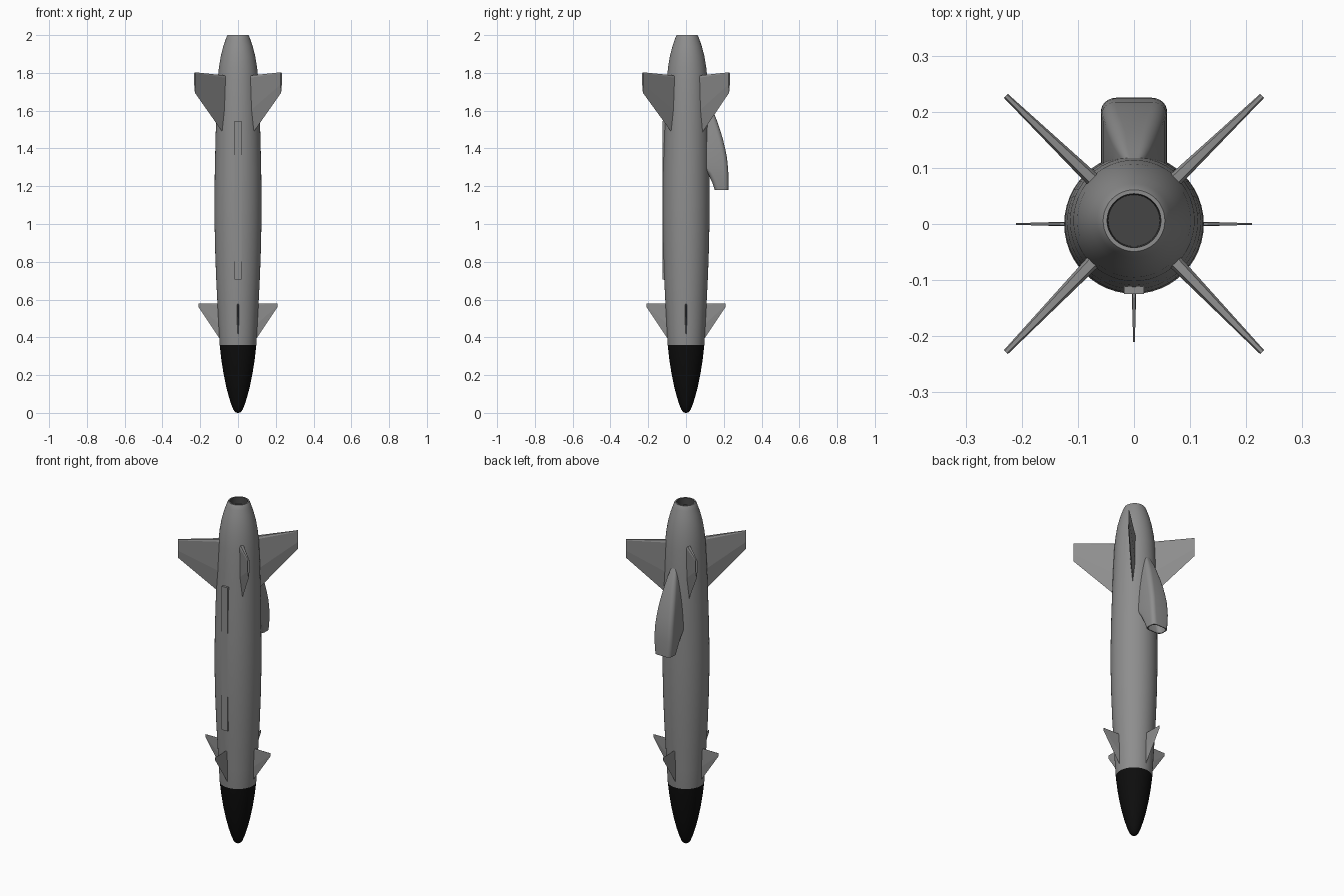
import bpy, bmesh, math
from mathutils import Vector, Matrix

if "Cube" in bpy.data.objects:
    bpy.data.objects.remove(bpy.data.objects["Cube"])


def material(name, rgb):
    m = bpy.data.materials.new(name)
    m.diffuse_color = (*rgb, 1)
    m.use_nodes = True
    m.node_tree.nodes["Principled BSDF"].inputs["Base Color"].default_value = m.diffuse_color
    return m


GREY = material("body grey", (0.27, 0.27, 0.27))
BLACK = material("nose black", (0.004, 0.004, 0.004))
DARK = material("nozzle dark grey", (0.06, 0.06, 0.06))


def finish(name, bm, mats, smooth=None):
    bmesh.ops.recalc_face_normals(bm, faces=bm.faces)
    me = bpy.data.meshes.new(name)
    bm.to_mesh(me)
    bm.free()
    ob = bpy.data.objects.new(name, me)
    bpy.context.collection.objects.link(ob)
    for m in mats:
        me.materials.append(m)
    if smooth:
        bpy.ops.object.select_all(action='DESELECT')
        ob.select_set(True)
        bpy.context.view_layer.objects.active = ob
        bpy.ops.object.shade_smooth_by_angle(angle=math.radians(smooth))
    return ob


def loft(bm, rings, cap_start=True, cap_end=True):
    loops = [[bm.verts.new(p) for p in r] for r in rings]
    n = len(loops[0])
    for a, b in zip(loops, loops[1:]):
        for i in range(n):
            j = (i + 1) % n
            bm.faces.new((a[i], a[j], b[j], b[i]))
    if cap_start:
        bm.faces.new(loops[0])
    if cap_end:
        bm.faces.new(loops[-1])


def axis_y(z):
    # the tail leans very slightly towards the intake side
    return 0.006 * min(1, max(0, (z - 1.2) / 0.5))


def circle(r, z, n=48):
    return [(r * math.cos(2 * math.pi * i / n), axis_y(z) + r * math.sin(2 * math.pi * i / n), z)
            for i in range(n)]


# Fuselage: black nose, grey barrel, boat tail and hollow nozzle
profile = [(0.004, 0), (0.014, 0.004), (0.024, 0.016), (0.036, 0.045), (0.05, 0.09),
           (0.064, 0.145), (0.077, 0.21), (0.088, 0.28), (0.097, 0.36), (0.103, 0.47),
           (0.109, 0.58), (0.116, 0.72), (0.121, 0.86), (0.124, 1.0), (0.1245, 1.12),
           (0.123, 1.27), (0.119, 1.45), (0.114, 1.62), (0.108, 1.76), (0.101, 1.83),
           (0.091, 1.89), (0.078, 1.94), (0.066, 1.975), (0.06, 1.992), (0.055, 2.0),
           (0.048, 2.0), (0.046, 1.96)]
bm = bmesh.new()
loft(bm, [circle(r, z) for r, z in profile])
for f in bm.faces:
    c = f.calc_center_median()
    if c.z < 0.36:
        f.material_index = 1
    elif c.z > 1.95 and (c.xy - Vector((0, axis_y(c.z)))).length < 0.0475:
        f.material_index = 2
finish("fuselage", bm, [GREY, BLACK, DARK], 35)


# Fins: wedge section with sharp leading edge, lofted from root to tip
def fin(name, angle, root, tip, offset_y=0, ridge=0.4):
    bm = bmesh.new()
    rings = []
    for r, z0, z1, t in (root, tip):
        zm = z0 + (z1 - z0) * ridge
        ze = z1 - (z1 - z0) * 0.04
        rings.append([(r, 0, z0), (r, t, zm), (r, t, ze), (r, t * 0.6, z1),
                      (r, -t * 0.6, z1), (r, -t, ze), (r, -t, zm)])
    loft(bm, rings)
    bm.transform(Matrix.Rotation(angle, 4, 'Z'))
    # keep roots on the shifted tail while the tips stay centred
    for v in bm.verts:
        if v.co.xy.length < 0.2:
            v.co.y += offset_y
    finish(name, bm, [GREY])


for i in range(4):
    fin(f"tail_fin_{i + 1}", math.radians(45 + 90 * i),
        (0.085, 1.455, 1.785, 0.0135), (0.323, 1.695, 1.803, 0.005), 0.006)
    fin(f"nose_fin_{i + 1}", math.radians(90 * i),
        (0.085, 0.375, 0.58, 0.005), (0.21, 0.562, 0.58, 0.0015))


# Air intake: rounded sections growing out of the body, open at the mouth
def section(z, y0, y1, hw, n=6):
    rad = min(0.024, hw * 0.6, (y1 - y0) * 0.42)
    pts = []
    for k, (sx, cy) in enumerate(((1, y1 - rad), (-1, y1 - rad), (-1, y0 + rad), (1, y0 + rad))):
        for i in range(n + 1):
            a = math.pi / 2 * (k + i / n)
            pts.append((sx * (hw - rad) + rad * math.cos(a), cy + rad * math.sin(a), z))
    return pts


sections = [(1.66, 0.08, 0.113, 0.012), (1.63, 0.08, 0.128, 0.021), (1.60, 0.08, 0.143, 0.029),
            (1.55, 0.08, 0.163, 0.038), (1.50, 0.08, 0.180, 0.045), (1.45, 0.08, 0.195, 0.051),
            (1.40, 0.08, 0.207, 0.055), (1.35, 0.08, 0.217, 0.058), (1.30, 0.09, 0.222, 0.059),
            (1.27, 0.115, 0.224, 0.059), (1.22, 0.139, 0.225, 0.056), (1.18, 0.152, 0.225, 0.052),
            (1.18, 0.157, 0.220, 0.047), (1.26, 0.145, 0.212, 0.045)]
bm = bmesh.new()
loft(bm, [section(*s) for s in sections])
finish("air_intake", bm, [GREY], 40)

# Cable conduit along the front of the body
bm = bmesh.new()
bmesh.ops.create_cube(bm, size=1)
bm.transform(Matrix.Translation((0, -0.1125, 1.125)) @ Matrix.Diagonal((0.036, 0.025, 0.84, 1)))
finish("cable_conduit", bm, [GREY])
